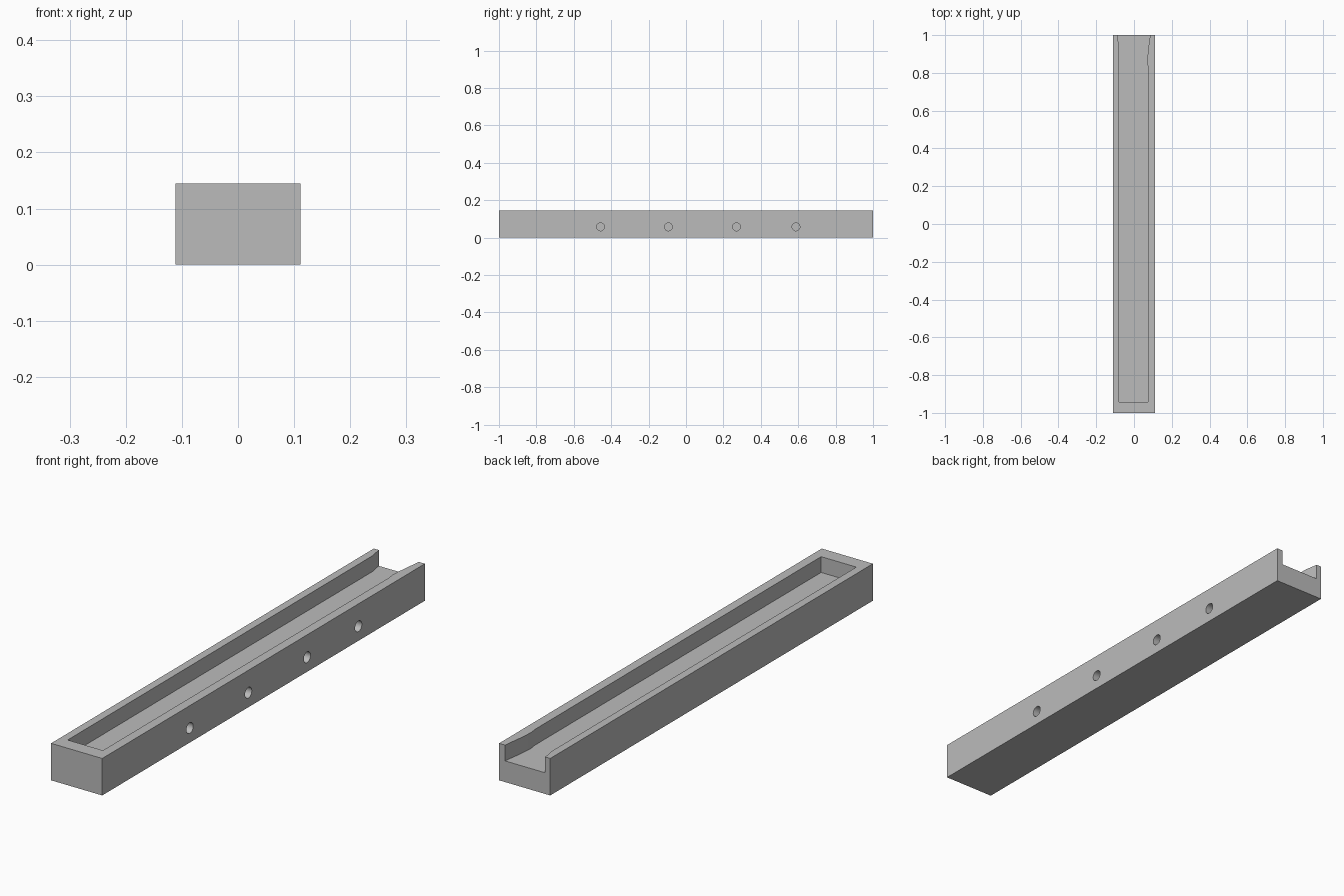
import bpy, bmesh
from math import pi
from mathutils import Matrix, Vector

cube = bpy.data.objects.get("Cube")
if cube:
    bpy.data.objects.remove(cube, do_unlink=True)

WIDTH, LENGTH, HEIGHT, FLOOR = 0.222, 2.0, 0.145, 0.083

grey = bpy.data.materials.new("plain grey")
grey.use_nodes = True
grey.diffuse_color = (0.5, 0.5, 0.5, 1)
grey.node_tree.nodes["Principled BSDF"].inputs["Base Color"].default_value = (0.5, 0.5, 0.5, 1)


def make_object(name, bm):
    bmesh.ops.recalc_face_normals(bm, faces=bm.faces)
    mesh = bpy.data.meshes.new(name)
    bm.to_mesh(mesh)
    bm.free()
    mesh.materials.append(grey)
    obj = bpy.data.objects.new(name, mesh)
    bpy.context.collection.objects.link(obj)
    return obj


def prism(name, outline, bottom, top):
    bm = bmesh.new()
    face = bm.faces.new([bm.verts.new((x, y, bottom)) for x, y in outline])
    out = bmesh.ops.extrude_face_region(bm, geom=[face])
    verts = [v for v in out["geom"] if isinstance(v, bmesh.types.BMVert)]
    bmesh.ops.translate(bm, verts=verts, vec=(0, 0, top - bottom))
    return make_object(name, bm)


def cut(target, cutter):
    mod = target.modifiers.new(cutter.name, "BOOLEAN")
    mod.operation, mod.solver, mod.object = "DIFFERENCE", "EXACT", cutter
    cutter.hide_render = True
    cutter.hide_set(True)


# Solid bar
w, l = WIDTH / 2, LENGTH / 2
bar = prism("channel_bar", [(-w, -l), (w, -l), (w, l), (-w, l)], 0, HEIGHT)

# Long channel, closed at the front and flared at the open back
right_lip = [(0.074, 0.83), (0.07, 0.86), (0.072, 0.89), (0.077, 0.94), (0.083, 0.98), (0.086, 1.02)]
left_lip = [(-0.09, 1.02), (-0.087, 0.985), (-0.08, 0.95)]
channel = prism("channel_cutter",
                [(-0.079, -0.943), (0.074, -0.943)] + right_lip + left_lip,
                FLOOR, HEIGHT + 0.1)
cut(bar, channel)

# Row of blind holes in the left side
bm = bmesh.new()
DEPTH = 0.11
for y in (-0.457, -0.094, 0.27, 0.588):
    place = Matrix.Translation(Vector((w, y, 0.057))) @ Matrix.Rotation(pi / 2, 4, "Y")
    bmesh.ops.create_cone(bm, cap_ends=True, segments=32, radius1=0.021, radius2=0.021,
                          depth=2 * DEPTH, matrix=place)
cut(bar, make_object("hole_cutter", bm))

# Smooth hole walls with sharp edges kept
bpy.ops.object.select_all(action="DESELECT")
bpy.context.view_layer.objects.active = bar
bar.select_set(True)
for mod in [m.name for m in bar.modifiers]:
    bpy.ops.object.modifier_apply(modifier=mod)
bpy.ops.object.shade_smooth_by_angle(angle=pi / 6)
